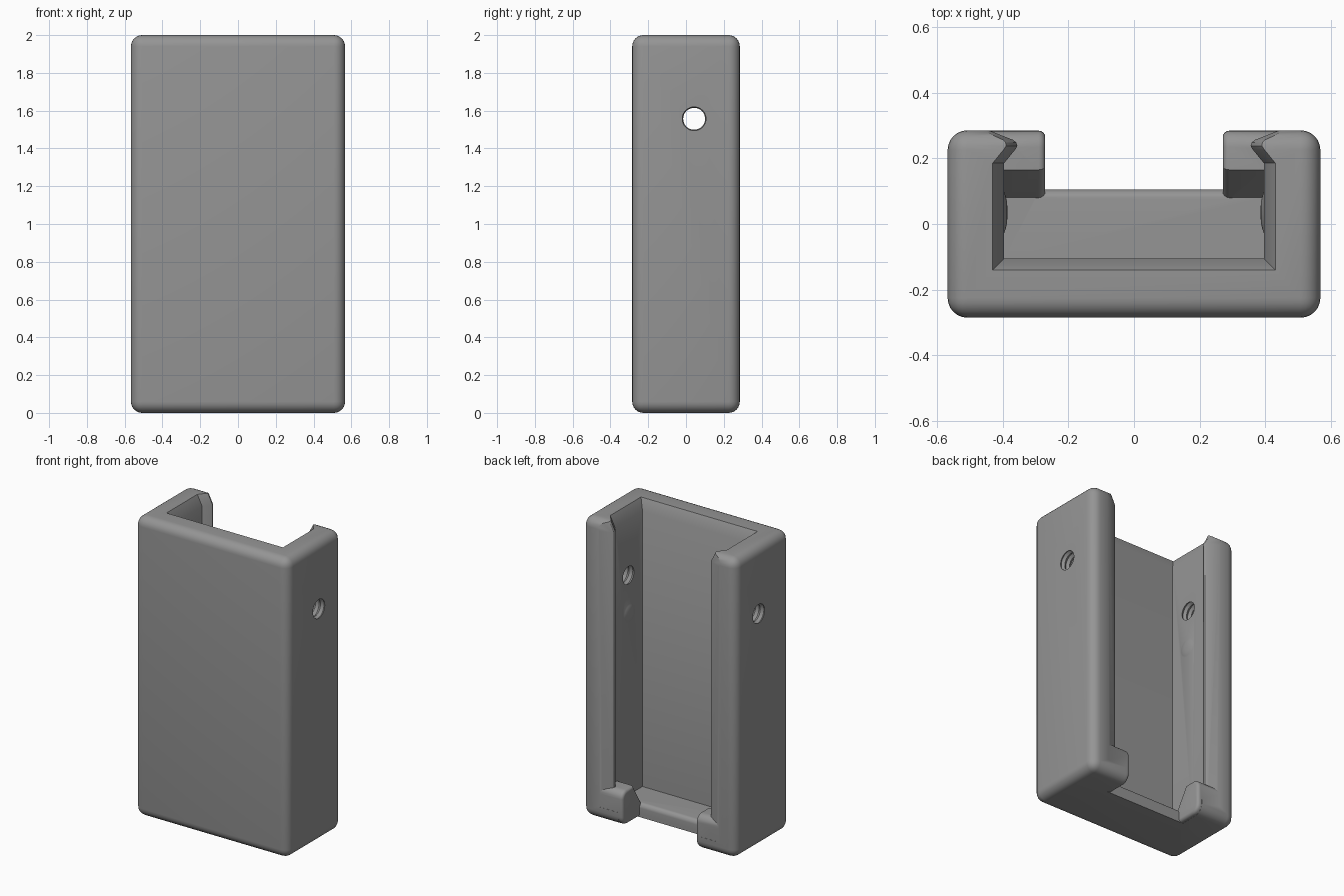
import bpy, bmesh, math
from mathutils import Vector

if "Cube" in bpy.data.objects:
    bpy.data.objects.remove(bpy.data.objects["Cube"])

grey = bpy.data.materials.new("plain grey")
grey.diffuse_color = (0.3, 0.3, 0.3, 1)
grey.use_nodes = True
grey.node_tree.nodes["Principled BSDF"].inputs["Base Color"].default_value = grey.diffuse_color


def loft(name, rings):
    """Closed solid through rings with equal point counts."""
    bm = bmesh.new()
    loops = [[bm.verts.new(p) for p in r] for r in rings]
    n = len(loops[0])
    for a, b in zip(loops, loops[1:]):
        for i in range(n):
            bm.faces.new((a[i], a[(i + 1) % n], b[(i + 1) % n], b[i]))
    bm.faces.new(loops[0])
    bm.faces.new(loops[-1])
    bmesh.ops.recalc_face_normals(bm, faces=bm.faces)
    me = bpy.data.meshes.new(name)
    bm.to_mesh(me)
    bm.free()
    me.materials.append(grey)
    ob = bpy.data.objects.new(name, me)
    bpy.context.collection.objects.link(ob)
    return ob


def arc(cx, cy, r, a0, a1, n=6):
    """Points of a circular arc, angles in degrees."""
    return [(cx + r * math.cos(math.radians(a0 + (a1 - a0) * i / n)),
             cy + r * math.sin(math.radians(a0 + (a1 - a0) * i / n))) for i in range(n + 1)]


def prism_x(name, yz, x0, x1):
    return loft(name, [[(x, y, z) for y, z in yz] for x in (x0, x1)])


def lathe_x(name, stations, y, z, n=32):
    """Solid of revolution about x from (x, radius) stations."""
    return loft(name, [[(x, y + r * math.cos(2 * math.pi * i / n), z + r * math.sin(2 * math.pi * i / n))
                        for i in range(n)] for x, r in stations])


def apply_mod(ob, mod):
    bpy.ops.object.select_all(action='DESELECT')
    bpy.context.view_layer.objects.active = ob
    ob.select_set(True)
    bpy.ops.object.modifier_apply(modifier=mod.name)


def bevel(ob, width, segments, angle):
    m = ob.modifiers.new("round", 'BEVEL')
    m.width, m.segments, m.use_clamp_overlap = width, segments, False
    m.limit_method, m.angle_limit = 'ANGLE', math.radians(angle)
    apply_mod(ob, m)


def combine(ob, other, operation):
    m = ob.modifiers.new("combine", 'BOOLEAN')
    m.object, m.operation, m.solver = other, operation, 'EXACT'
    apply_mod(ob, m)
    bpy.data.objects.remove(other)


# rounded outer block
X, Y, H, FLOOR = 0.567, 0.285, 2.0, 0.09
holder = loft("holder_body", [[(-X, -Y, z), (X, -Y, z), (X, Y, z), (-X, Y, z)] for z in (0, H)])
bevel(holder, 0.06, 6, 30)


# pocket with retaining lips, open at the back and flared at the top
def pocket_ring(z, d):
    half = [(0.395, -0.105 - d), (0.395, 0.185), (0.36, 0.228), (0.355, 0.238),
            (0.358, 0.248), (0.368, 0.256), (0.45, 0.288), (0.53, 0.32)]
    right = [(x + d, y, z) for x, y in half]
    return right + [(-x, y, z) for x, y, z in reversed(right)]


pocket = loft("pocket_cutter", [pocket_ring(FLOOR, 0), pocket_ring(1.93, 0), pocket_ring(2.07, 0.07)])
combine(holder, pocket, 'DIFFERENCE')

# notch in the bottom rim with a rounded upper edge
notch = [(0.105, -0.1)] + arc(0.075, FLOOR - 0.03, 0.03, 0, 90) + [(0.075, 0.15), (0.4, 0.15), (0.4, -0.1)]
combine(holder, prism_x("notch_cutter", notch, -0.3, 0.3), 'DIFFERENCE')

# feet that stop the content at the bottom corners
foot = ([(0.05, 0.001), (0.05, 0.04), (0.08, FLOOR), (0.165, 0.23)]
        + arc(0.234, 0.18, 0.05, 90, 0) + arc(0.224, 0.061, 0.06, 0, -90))
for s in (-1, 1):
    part = prism_x("foot", foot, s * 0.27, s * 0.5)
    bevel(part, 0.02, 4, 65)
    combine(holder, part, 'UNION')

# threaded side holes and round detents on the inner walls
PITCH = 0.036
thread = [(0.34 + i * PITCH / 2, 0.058 if i % 2 else 0.07) for i in range(16)]
R = 0.18
for s in (-1, 1):
    combine(holder, lathe_x("thread_cutter", [(s * x, r) for x, r in thread], 0.043, 1.557), 'DIFFERENCE')
    cap = [(0.42, 0.065), (0.396, 0.065), (0.391, 0.052), (0.387, 0.036), (0.385, 0.015)]
    combine(holder, lathe_x("detent", [(s * x, r) for x, r in cap], 0.035, 1.30), 'UNION')

# smooth roundings, sharp edges kept
bpy.ops.object.select_all(action='DESELECT')
bpy.context.view_layer.objects.active = holder
holder.select_set(True)
bpy.ops.object.shade_smooth_by_angle(angle=math.radians(30))
